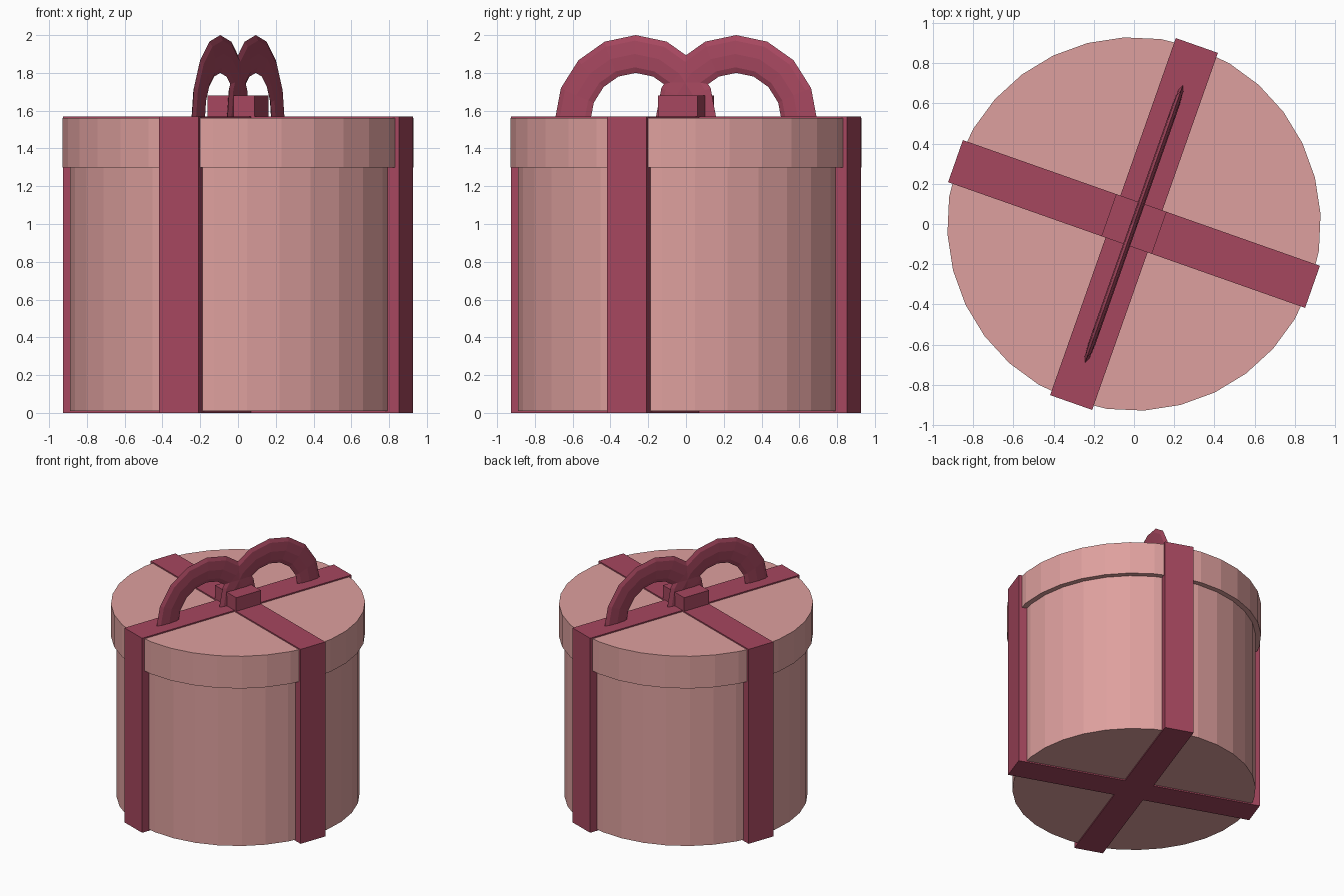
import bpy, bmesh, math

if "Cube" in bpy.data.objects:
    bpy.data.objects.remove(bpy.data.objects["Cube"])

TURN = math.radians(-19.4)   # whole gift is turned about z


def material(name, rgb):
    m = bpy.data.materials.new(name)
    m.diffuse_color = (*rgb, 1)
    m.use_nodes = True
    m.node_tree.nodes["Principled BSDF"].inputs["Base Color"].default_value = m.diffuse_color
    return m


PINK = material("dusty pink card", (0.73, 0.352, 0.342))
RED = material("raspberry ribbon", (0.381, 0.063, 0.114))


def finish(name, bm, mat):
    bmesh.ops.recalc_face_normals(bm, faces=bm.faces)
    me = bpy.data.meshes.new(name)
    bm.to_mesh(me)
    bm.free()
    me.materials.append(mat)
    ob = bpy.data.objects.new(name, me)
    ob.rotation_euler.z = TURN
    bpy.context.collection.objects.link(ob)
    return ob


def prism(name, outline, z0, z1, mat):
    bm = bmesh.new()
    face = bm.faces.new([bm.verts.new((x, y, z0)) for x, y in outline])
    ext = bmesh.ops.extrude_face_region(bm, geom=[face], use_keep_orig=True)
    top = [v for v in ext["geom"] if isinstance(v, bmesh.types.BMVert)]
    bmesh.ops.translate(bm, verts=top, vec=(0, 0, z1 - z0))
    return finish(name, bm, mat)


def circle(r, n=32):
    return [(r * math.cos(2 * math.pi * i / n), r * math.sin(2 * math.pi * i / n))
            for i in range(n)]


# round box and overhanging lid
prism("box_body", circle(0.89), 0.01, 1.31, PINK)
prism("box_lid", circle(0.93), 1.30, 1.56, PINK)

# crossed ribbon wrapped around the box
w, l = 0.111, 0.942
arm = [(l, -w), (l, w), (w, w)]
cross = []
for k in range(4):
    c, s = [(1, 0), (0, 1), (-1, 0), (0, -1)][k]
    cross += [(x * c - y * s, x * s + y * c) for x, y in arm]
prism("ribbon_cross", cross, 0.0, 1.57, RED)

# knot block
prism("bow_knot", [(-0.133, -w), (0.133, -w), (0.133, w), (-0.133, w)], 1.56, 1.68, RED)


# flattened half-ring bow loops
def bow_loop(name, side, steps=8, n=8):
    bm = bmesh.new()
    rings = []
    for i in range(steps + 1):
        a = math.pi * i / steps
        ring = []
        for j in range(n):
            b = 2 * math.pi * j / n
            r = 0.355 + 0.1 * math.cos(b)
            ring.append(bm.verts.new((0.018 * math.sin(b),
                                      side * 0.282 + r * math.cos(a),
                                      1.545 + r * math.sin(a))))
        rings.append(ring)
    for p, q in zip(rings, rings[1:]):
        for j in range(n):
            k = (j + 1) % n
            bm.faces.new((p[j], p[k], q[k], q[j]))
    bm.faces.new(rings[0])
    bm.faces.new(rings[-1])
    finish(name, bm, RED)


bow_loop("bow_loop_front", -1)
bow_loop("bow_loop_back", 1)
